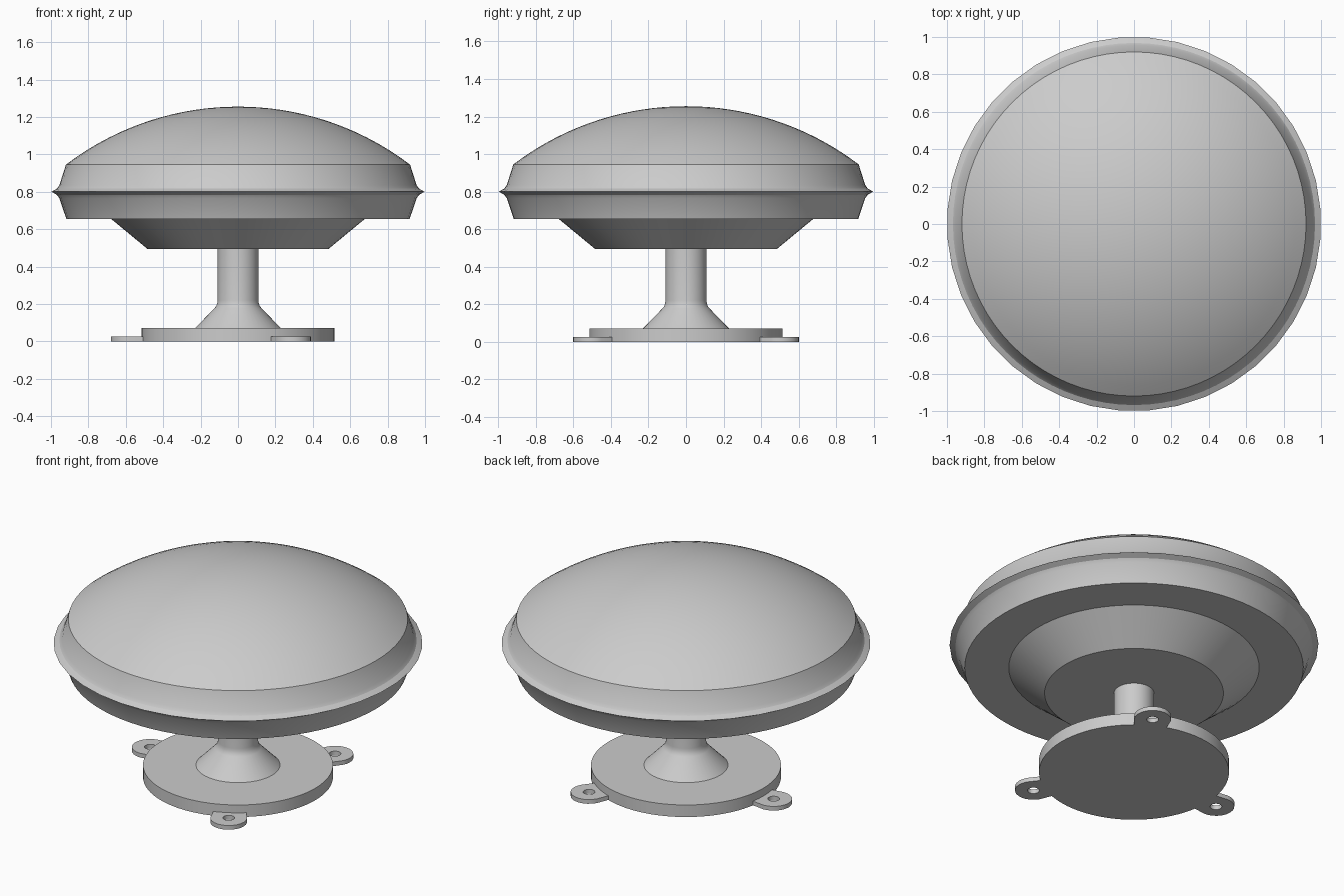
import bpy
import bmesh
from math import sin, cos, pi, sqrt, radians

if "Cube" in bpy.data.objects:
    bpy.data.objects.remove(bpy.data.objects["Cube"])

grey = bpy.data.materials.new("light grey")
grey.use_nodes = True
COLOUR = (0.6, 0.6, 0.6, 1)
grey.diffuse_color = COLOUR
grey.node_tree.nodes["Principled BSDF"].inputs["Base Color"].default_value = COLOUR


def finish(name, bm, angle=25):
    bmesh.ops.recalc_face_normals(bm, faces=bm.faces)
    mesh = bpy.data.meshes.new(name)
    bm.to_mesh(mesh)
    bm.free()
    mesh.materials.append(grey)
    obj = bpy.data.objects.new(name, mesh)
    bpy.context.collection.objects.link(obj)
    bpy.ops.object.select_all(action="DESELECT")
    obj.select_set(True)
    bpy.context.view_layer.objects.active = obj
    bpy.ops.object.shade_smooth_by_angle(angle=radians(angle))
    return obj


def lathe(name, profile, segments=80, coarse=()):
    """Revolve (radius, height) points; coarse rings have half as many corners."""
    bm = bmesh.new()
    rings = []
    for i, (r, z) in enumerate(profile):
        if r == 0:
            rings.append([bm.verts.new((0, 0, z))] * segments)
            continue
        ring = []
        for k in range(segments):
            a = 2 * pi * (k + 0.5 * (segments // 40 - 1) * 2) / segments
            rad = r * cos(2 * pi / segments) if i in coarse and k % 2 else r
            ring.append(bm.verts.new((rad * cos(a), rad * sin(a), z)))
        rings.append(ring)
    for low, high in zip(rings, rings[1:]):
        for k in range(segments):
            n = (k + 1) % segments
            bm.faces.new(dict.fromkeys((low[k], low[n], high[n], high[k])))
    return finish(name, bm)


# Domed cap with a sharp ridge around its rim
EDGE, SHOULDER, TOP = 0.92, 0.945, 1.255
R = (EDGE ** 2 + (TOP - SHOULDER) ** 2) / (2 * (TOP - SHOULDER))
dome = [(EDGE * k / 16, TOP - R + sqrt(R * R - (EDGE * k / 16) ** 2))
        for k in range(16, -1, -1)]
rim = [(0, 0.655), (0.918, 0.655), (0.955, 0.765), (0.968, 0.783),
       (1.0, 0.8), (0.968, 0.817), (0.955, 0.835)]
lathe("domed_cap", rim + dome, coarse=(4,))

# Tapered underside of the cap
lathe("cap_underside", [(0, 0.495), (0.485, 0.495), (0.68, 0.656)])

# Stem with flared foot
lathe("stem", [(0.23, 0.07), (0.125, 0.178), (0.116, 0.19), (0.111, 0.205),
               (0.109, 0.22), (0.109, 0.5)], 48)

# Round base plate
lathe("base_plate", [(0, 0), (0.515, 0), (0.515, 0.072), (0, 0.072)])


# Mounting tabs: rounded tongue with a screw hole
def mounting_tab(name, angle):
    reach, half, hole, thick, start, steps = 0.58, 0.1, 0.032, 0.025, 0.46, 12
    bm = bmesh.new()
    outer, inner = [], []
    for k in range(2 * steps):
        a = -pi / 2 + pi * k / steps
        c, s = cos(a), sin(a)
        inner.append((reach + hole * c, hole * s))
        if k <= steps:
            outer.append((reach + half * c, half * s))
        else:
            outer.append((start, half * (1 - 2 * (k - steps) / steps)))
    # straight sides begin inside the plate
    loops = []
    for pts in (outer, inner):
        for z in (0, thick):
            loops.append([bm.verts.new((x * cos(angle) - y * sin(angle),
                                        x * sin(angle) + y * cos(angle), z))
                          for x, y in pts])
    out_low, out_high, in_low, in_high = loops
    for a, b in ((out_low, out_high), (out_high, in_high),
                 (in_high, in_low), (in_low, out_low)):
        for k in range(2 * steps):
            n = (k + 1) % (2 * steps)
            bm.faces.new((a[k], a[n], b[n], b[k]))
    finish(name, bm)


for name, degrees in (("right_tab", 180), ("back_left_tab", 60), ("front_left_tab", -60)):
    mounting_tab(name, radians(degrees))
